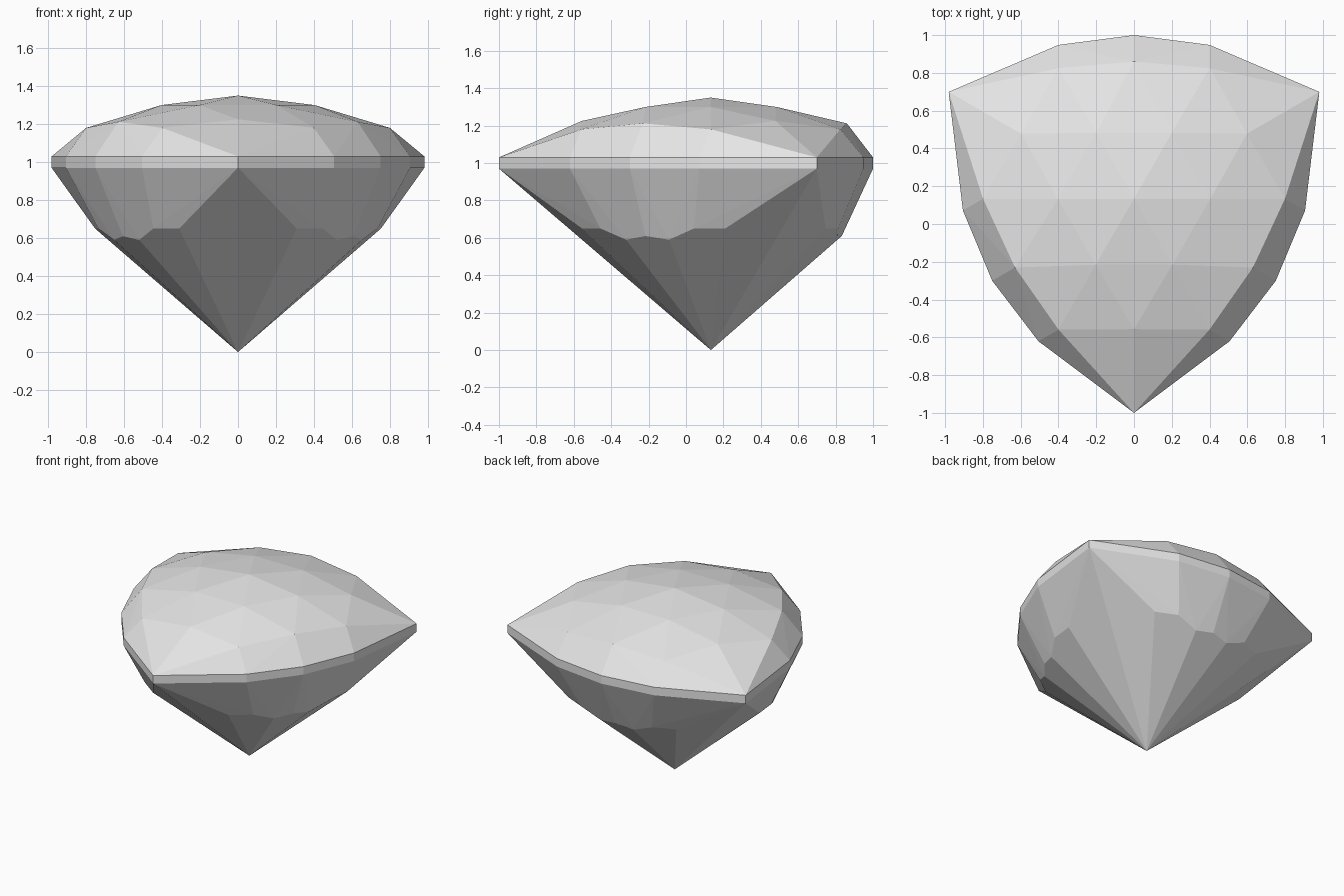
import bpy, bmesh
from math import radians
from mathutils import Vector, Matrix

cube = bpy.data.objects.get("Cube")
if cube:
    bpy.data.objects.remove(cube, do_unlink=True)

CENTRE_Y = 0.133
GIRDLE_LOW, GIRDLE_HIGH = 0.97, 1.03

stone = bpy.data.materials.new("pale grey stone")
stone.use_nodes = True
stone.diffuse_color = (0.8, 0.8, 0.8, 1)
stone.node_tree.nodes["Principled BSDF"].inputs["Base Color"].default_value = (0.8, 0.8, 0.8, 1)


def threefold(points):
    """Mirror points in x and repeat them at three turns about the axis."""
    result = []
    for turn in range(3):
        rot = Matrix.Rotation(radians(120 * turn), 3, 'Z')
        for x, y, z in points:
            for side in ((1, -1) if x else (1,)):
                result.append(rot @ Vector((side * x, y, z)))
    return result


def girdle_ring(z):
    """Outline: pointed corner, two shoulders and the middle of each side."""
    return threefold([(0, -1.133, z), (0.4, 0.815, z), (0, 0.867, z)])


def facet_part(name, points, open_ends):
    """Wrap flat facets round the points, leaving the hidden joins open."""
    bm = bmesh.new()
    for p in points:
        bm.verts.new((p.x, p.y + CENTRE_Y, p.z))
    bmesh.ops.remove_doubles(bm, verts=bm.verts[:], dist=0.002)
    bmesh.ops.convex_hull(bm, input=bm.verts[:])
    bmesh.ops.recalc_face_normals(bm, faces=bm.faces[:])
    joins = [f for f in bm.faces
             if any(all(abs(v.co.z - z) < 0.001 for v in f.verts) for z in open_ends)]
    bmesh.ops.delete(bm, geom=joins, context='FACES')
    bmesh.ops.dissolve_limit(bm, angle_limit=radians(1), verts=bm.verts[:], edges=bm.edges[:])
    mesh = bpy.data.meshes.new(name)
    bm.to_mesh(mesh)
    bm.free()
    mesh.materials.append(stone)
    obj = bpy.data.objects.new(name, mesh)
    bpy.context.collection.objects.link(obj)
    return obj


# Crown: low dome of triangular facets with a row of steeper edge facets
crown_points = [Vector((0, 0, 1.35))] + threefold([
    (0.2, 0.35, 1.30),      # inner ring
    (0, -0.69, 1.225),      # towards the corners
    (0, 0.727, 1.212),      # towards the side middles
    (0.4, 0.692, 1.18),     # outer ring
])
facet_part("crown", girdle_ring(GIRDLE_HIGH) + crown_points, [GIRDLE_HIGH])

# Girdle: thin upright band
facet_part("girdle", girdle_ring(GIRDLE_LOW) + girdle_ring(GIRDLE_HIGH), [GIRDLE_LOW, GIRDLE_HIGH])

# Pavilion: steep upper facets over long facets meeting at the tip
pavilion_points = [Vector((0, 0, 0))] + threefold([
    (0.443, 0.613, 0.65),
    (0.289, 0.681, 0.65),
    (0.133, 0.677, 0.59),
    (0, 0.70, 0.61),
])
facet_part("pavilion", girdle_ring(GIRDLE_LOW) + pavilion_points, [GIRDLE_LOW])
